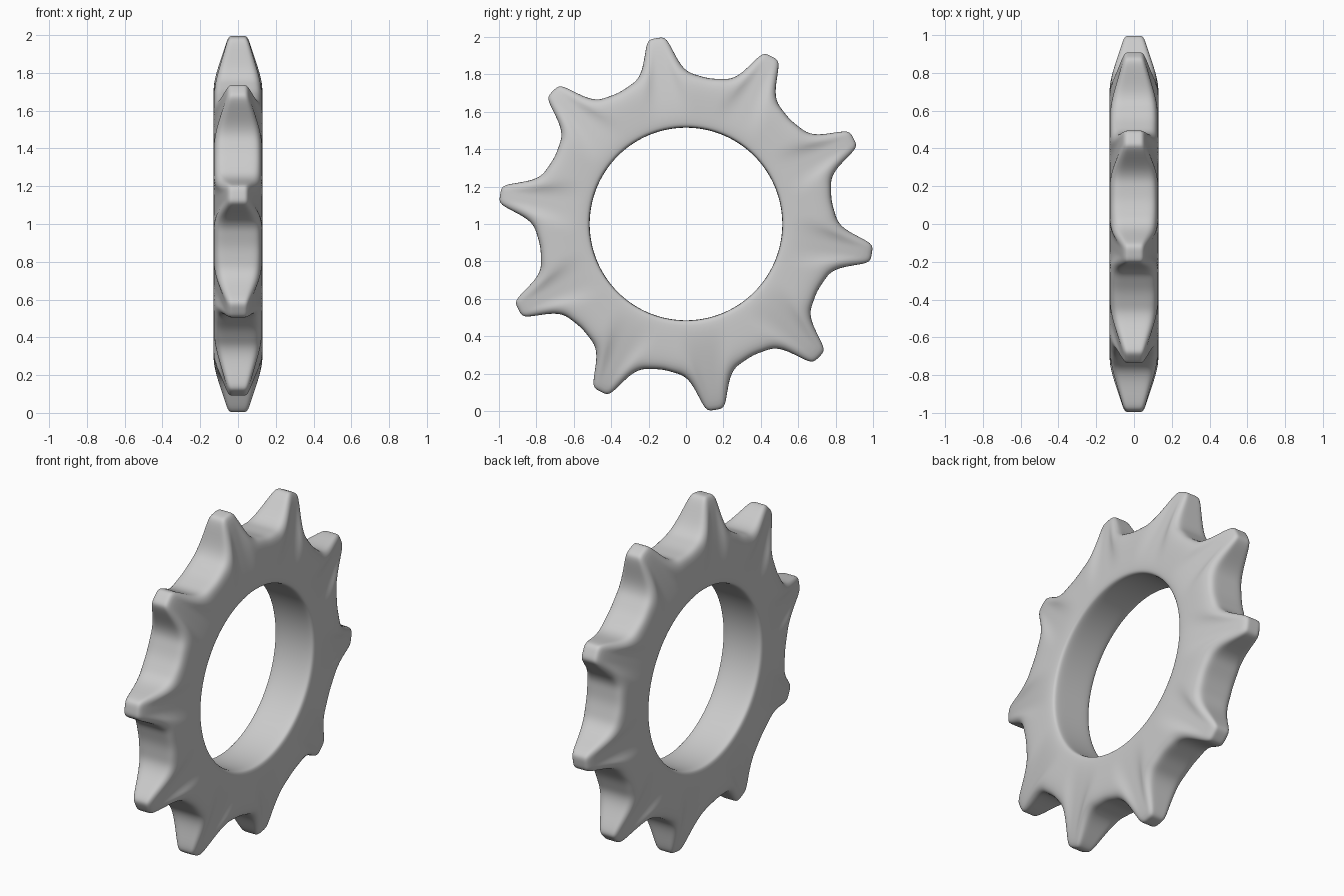
import bpy, bmesh
from math import sin, cos, radians

if "Cube" in bpy.data.objects:
    bpy.data.objects.remove(bpy.data.objects["Cube"])

TEETH = 10
# half tooth outline and its inset, (tangent, radius), from tooth centre to valley centre
outline = [(0, 1.006), (.036, 1.006), (.057, .986), (.084, .90),
           (.108, .838), (.142, .796), (.185, .776), (.243, .748)]
inset = [(0, .967), (.018, .967), (.027, .943), (.047, .88),
         (.070, .815), (.112, .757), (.162, .736), (.230, .708)]


def width(u):
    # half thickness, tapering along the teeth
    return .13 if u < .78 else .13 - .33 * (u - .78)


def section(i, side):
    # points (t, u, x) across the rim, from hole to outer wall and back
    a = radians(18 * i / 7)
    ring = lambda r: (r * sin(a), r * cos(a))
    half = [(ring(.515), .06), (ring(.515), .117), (ring(.531), .13), (ring(.63), .131)]
    half.append((inset[i], width(inset[i][1])))
    w = width(outline[i][1])
    half += [(outline[i], w * .83), (outline[i], w * .45)]
    pts = half + [(p, -x) for p, x in reversed(half)]
    return [(p[0] * side, p[1], x) for p, x in pts]


# sprocket cage: sweep the changing section around the x axis
bm = bmesh.new()
columns = []
for k in range(TEETH):
    ang = radians(99 - 36 * k)
    c, s = cos(ang), sin(ang)
    order = [(i, -1) for i in range(6, 0, -1)] + [(i, 1) for i in range(8)]
    for i, side in order:
        columns.append([bm.verts.new((x, u * c + t * s, 1 + u * s - t * c))
                        for t, u, x in section(i, side)])
n = len(columns[0])
for a, b in zip(columns, columns[1:] + columns[:1]):
    for j in range(n):
        bm.faces.new((a[j], b[j], b[(j + 1) % n], a[(j + 1) % n]))
bmesh.ops.recalc_face_normals(bm, faces=bm.faces)
for f in bm.faces:
    f.smooth = True
mesh = bpy.data.meshes.new("sprocket_wheel")
bm.to_mesh(mesh)
bm.free()
wheel = bpy.data.objects.new("sprocket_wheel", mesh)
bpy.context.collection.objects.link(wheel)

# rounding
sub = wheel.modifiers.new("rounding", 'SUBSURF')
sub.levels = sub.render_levels = 2
